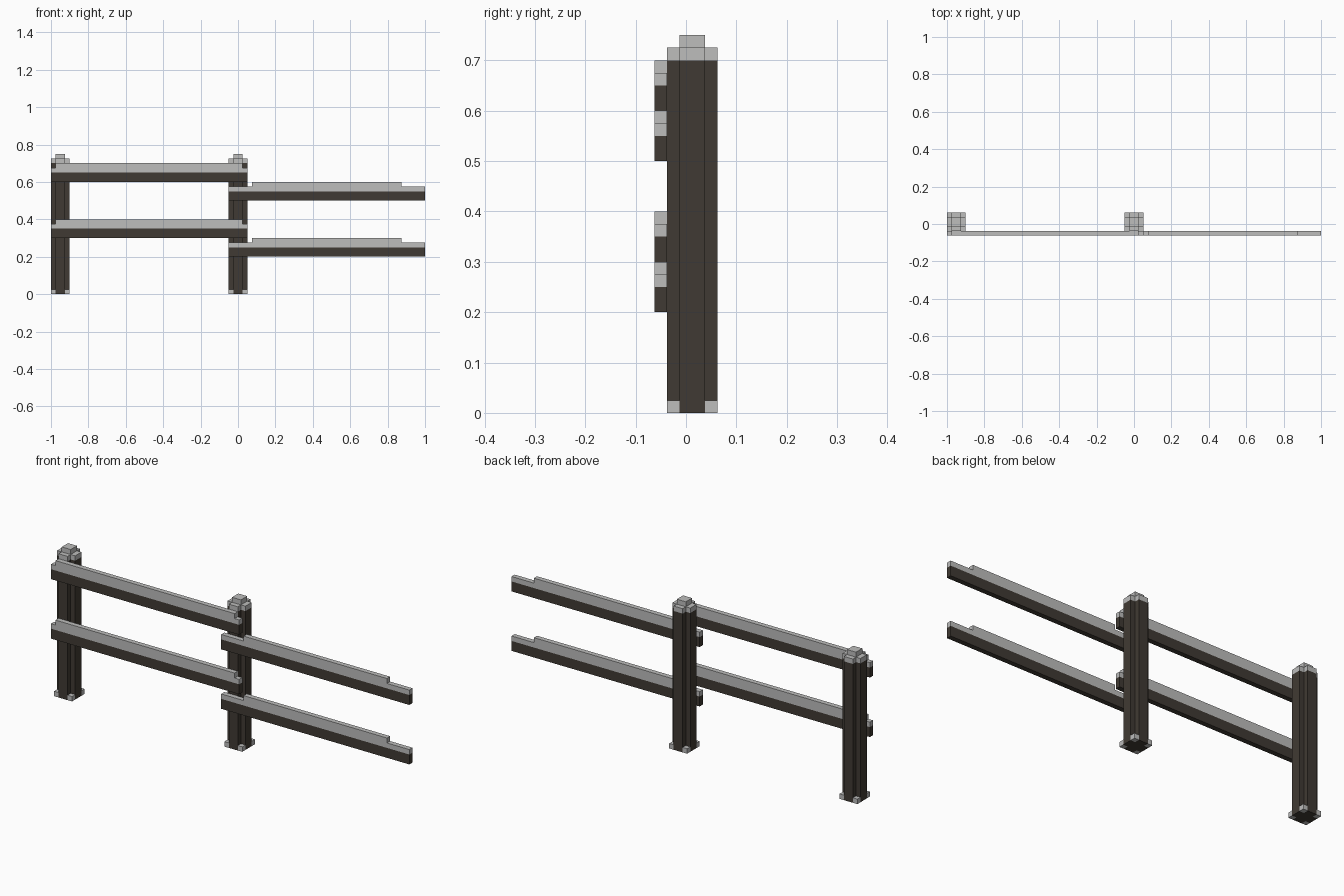
import bpy, bmesh
from mathutils import Vector

U = 0.025          # one block
FRONT = -2.5 * U   # front plane of the rails

if "Cube" in bpy.data.objects:
    bpy.data.objects.remove(bpy.data.objects["Cube"], do_unlink=True)


def make_material(name, color):
    mat = bpy.data.materials.new(name)
    mat.use_nodes = True
    mat.diffuse_color = color
    bsdf = next(n for n in mat.node_tree.nodes if n.type == 'BSDF_PRINCIPLED')
    bsdf.inputs["Base Color"].default_value = color
    return mat


wood = make_material("dark wood", (0.051, 0.042, 0.033, 1))
snow = make_material("pale grey", (0.51, 0.51, 0.505, 1))


def prism(name, points, direction, split=None):
    """Extrude a closed outline; faces above the split height turn pale."""
    bm = bmesh.new()
    base = bm.faces.new([bm.verts.new(p) for p in points])
    grown = bmesh.ops.extrude_face_region(bm, geom=[base], use_keep_orig=True)
    moved = [g for g in grown["geom"] if isinstance(g, bmesh.types.BMVert)]
    bmesh.ops.translate(bm, verts=moved, vec=direction)
    if split is not None:
        bmesh.ops.bisect_plane(bm, geom=bm.verts[:] + bm.edges[:] + bm.faces[:],
                               plane_co=(0, 0, split), plane_no=(0, 0, 1))
    bmesh.ops.recalc_face_normals(bm, faces=bm.faces[:])
    for f in bm.faces:
        f.material_index = int(split is None or f.calc_center_median().z > split)
    mesh = bpy.data.meshes.new(name)
    bm.to_mesh(mesh)
    bm.free()
    mesh.materials.append(wood)
    mesh.materials.append(snow)
    obj = bpy.data.objects.new(name, mesh)
    bpy.context.collection.objects.link(obj)


def block(name, x, y, z, size, height):
    corners = [(x, y), (x + size, y), (x + size, y + size), (x, y + size)]
    prism(name, [(a, b, z) for a, b in corners], Vector((0, 0, height)))


def post(name, cx):
    cy = U / 2
    # Cross-shaped shaft with a pale top layer
    quarter = [(2, -1), (2, 1), (1, 1)]
    outline = []
    for _ in range(4):
        outline += quarter
        quarter = [(-b, a) for a, b in quarter]
    prism(name, [(cx + a * U, cy + b * U, 0) for a, b in outline],
          Vector((0, 0, 29 * U)), split=28 * U)
    # Small cap block
    block(name + "_cap", cx - U, cy - U, 29 * U, 2 * U, U)
    # Corner blocks at the foot
    for i, dx in enumerate((-2, 1)):
        for j, dy in enumerate((-2, 1)):
            block(f"{name}_foot_{2 * i + j + 1}", cx + dx * U, cy + dy * U, 0, U, U)


def rail(name, x0, x1, z, step):
    """Plank whose top edge is one block lower at both ends."""
    top, low = z + 4 * U, z + 3 * U
    outline = [(x0, z), (x1, z), (x1, low), (x1 - step[1] * U, low),
               (x1 - step[1] * U, top), (x0 + step[0] * U, top),
               (x0 + step[0] * U, low), (x0, low)]
    prism(name, [(a, FRONT, b) for a, b in outline], Vector((0, U, 0)),
          split=z + 2 * U)


post("right_post", -0.95)
post("middle_post", 0.0)
for label, z in (("upper", 0.6), ("lower", 0.3)):
    rail(label + "_right_rail", -1.0, 0.05, z, (1, 1))
    rail(label + "_left_rail", -0.05, 1.0, z - 0.1, (5, 5))
